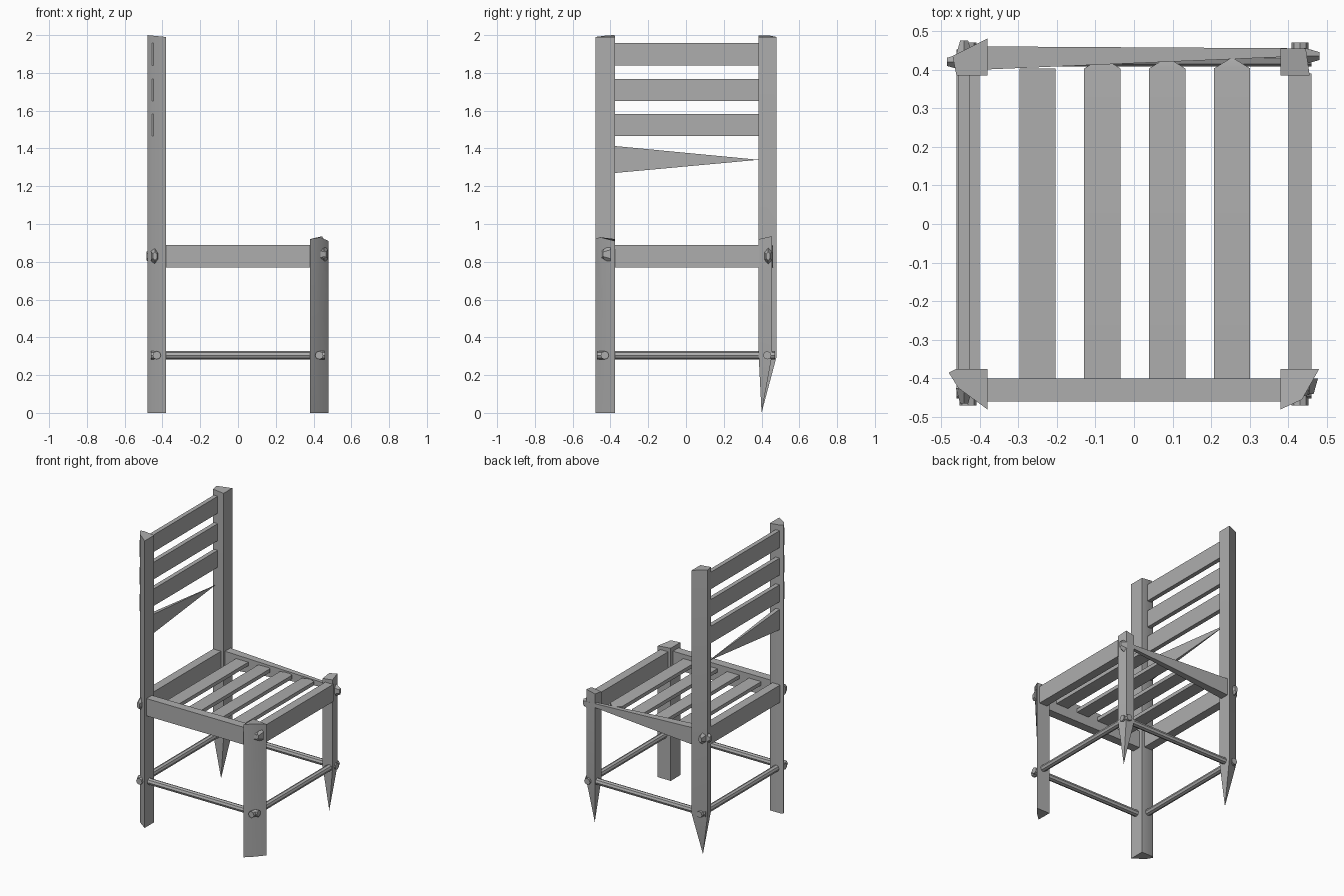
import bpy, bmesh, math
from mathutils import Vector, Matrix

cube = bpy.data.objects.get("Cube")
if cube:
    bpy.data.objects.remove(cube, do_unlink=True)

grey = bpy.data.materials.new("wood_grey")
grey.use_nodes = True
COLOUR = (0.42, 0.42, 0.42, 1)
grey.diffuse_color = COLOUR
grey.node_tree.nodes["Principled BSDF"].inputs["Base Color"].default_value = COLOUR


def finish(bm, name):
    bmesh.ops.recalc_face_normals(bm, faces=bm.faces)
    mesh = bpy.data.meshes.new(name)
    bm.to_mesh(mesh)
    bm.free()
    mesh.materials.append(grey)
    obj = bpy.data.objects.new(name, mesh)
    bpy.context.collection.objects.link(obj)
    bpy.ops.object.select_all(action='DESELECT')
    bpy.context.view_layer.objects.active = obj
    obj.select_set(True)
    bpy.ops.object.shade_smooth_by_angle(angle=math.radians(35))
    return obj


def loft(name, rings):
    """Skin equal rings of points; a one-point ring closes to a tip."""
    bm = bmesh.new()
    rows = [[bm.verts.new(p) for p in ring] for ring in rings]
    for a, b in zip(rows, rows[1:]):
        n = max(len(a), len(b))
        for i in range(n):
            j = (i + 1) % n
            if len(a) == 1:
                bm.faces.new((a[0], b[i], b[j]))
            elif len(b) == 1:
                bm.faces.new((a[i], a[j], b[0]))
            else:
                bm.faces.new((a[i], a[j], b[j], b[i]))
    for row in (rows[0], rows[-1]):
        if len(row) > 2:
            bm.faces.new(row)
    return finish(bm, name)


def level(section, z):
    return [(x, y, z) for x, y in section]


def bar_ring(axis, pos, across, z):
    """Rectangle at pos along the axis, spanning two ranges."""
    (a, b), (lo, hi) = across, z
    pts = [(a, lo), (b, lo), (b, hi), (a, hi)]
    return [(pos, w, h) if axis == 'x' else (w, pos, h) for w, h in pts]


def bar(name, axis, start, end, across, z):
    return loft(name, [bar_ring(axis, p, across, z) for p in (start, end)])


def cone(name, centre, direction, r1, r2, depth, sides):
    bm = bmesh.new()
    turn = Vector(direction).to_track_quat('Z', 'Y').to_matrix().to_4x4()
    bmesh.ops.create_cone(bm, cap_ends=True, segments=sides, radius1=r1, radius2=r2,
                          depth=depth, matrix=Matrix.Translation(centre) @ turn)
    return finish(bm, name)


# Tall back posts
post = [(-.38, -.375), (-.38, -.48), (-.455, -.425), (-.48, -.385), (-.46, -.375)]
top = [(x, y, 1.99 - .1 * (x + .38)) for x, y in post]
loft("right_back_post", [level(post, 0), top])
post = [(-.38, .385), (-.38, .48), (-.47, .435), (-.46, .385)]
top = [(x, y, 1.99 - .1 * (x + .38)) for x, y in post]
loft("left_back_post", [[(-.41, .40, 0)], level(post, .3), top])

# Short front legs
leg = [(.38, -.375), (.48, -.375), (.432, -.432), (.38, -.48)]
crown = [(.38, -.375), (.48, -.375), (.435, -.455), (.38, -.48)]
heights = [.92, .91, .93, .92]
loft("right_front_leg", [level(leg, 0), level(leg, .5),
                         [(x, y, z) for (x, y), z in zip(crown, heights)]])
leg = [(.38, .385), (.455, .385), (.445, .455), (.38, .455)]
loft("left_front_leg", [[(.42, .40, 0)], level(leg, .3),
                        [(x, y, z) for (x, y), z in zip(leg, [.91, .92, .935, .92])]])

# Seat rails; the last one tapers towards the front leg
RAIL = (.77, .89)
bar("front_seat_rail", 'y', -.39, .39, (.40, .46), RAIL)
bar("back_seat_rail", 'y', -.39, .39, (-.46, -.40), RAIL)
bar("right_seat_rail", 'x', -.39, .39, (-.46, -.40), RAIL)
loft("left_seat_rail", [bar_ring('x', -.39, (.40, .46), RAIL),
                        bar_ring('x', .44, (.435, .455), (.83, .85))])

# Seat slats with pointed tenons at one end
for i in range(4):
    x = -.25 + i * .168
    wide = (x - .047, x + .047)
    rings = [bar_ring('y', -.405, wide, (.835, .86)),
             bar_ring('y', .403, wide, (.835, .86))]
    if i:
        rings.append(bar_ring('y', .428, (x - .006, x + .006), (.84, .855)))
    loft(f"seat_slat_{i + 1}", rings)

# Back slats, the lowest one running out to a point
DEPTH = (-.455, -.425)
for i, z in enumerate((1.84, 1.65, 1.465)):
    bar(f"back_slat_{i + 1}", 'y', -.43, .40, DEPTH, (z, z + .118))
loft("pointed_back_slat", [bar_ring('y', -.40, DEPTH, (1.268, 1.415)), [(-.44, .385, 1.34)]])

# Round stretchers
for side in (-1, 1):
    cone(f"cross_stretcher_{side}", (0, .43 * side, .305), (1, 0, 0), .022, .022, .92, 8)
    cone(f"side_stretcher_{side}", (.43 * side, 0, .305), (0, 1, 0), .022, .022, .94, 8)

# Rail tenon plugs on the outer faces
plugs = [((-.44, -.445, .83), (0, -1, 0)), ((.455, -.42, .84), (0, -1, 0)),
         ((.46, .435, .83), (1, 0, 0)), ((.44, -.43, .84), (1, 0, 0)),
         ((-.44, .455, .83), (0, 1, 0)), ((-.465, .42, .83), (-1, 0, 0))]
for i, (place, way) in enumerate(plugs):
    plug = cone(f"tenon_plug_{i + 1}", (0, 0, 0), way, .025, .012, .04, 6)
    plug.location = place
    plug.scale.z = 1.9
